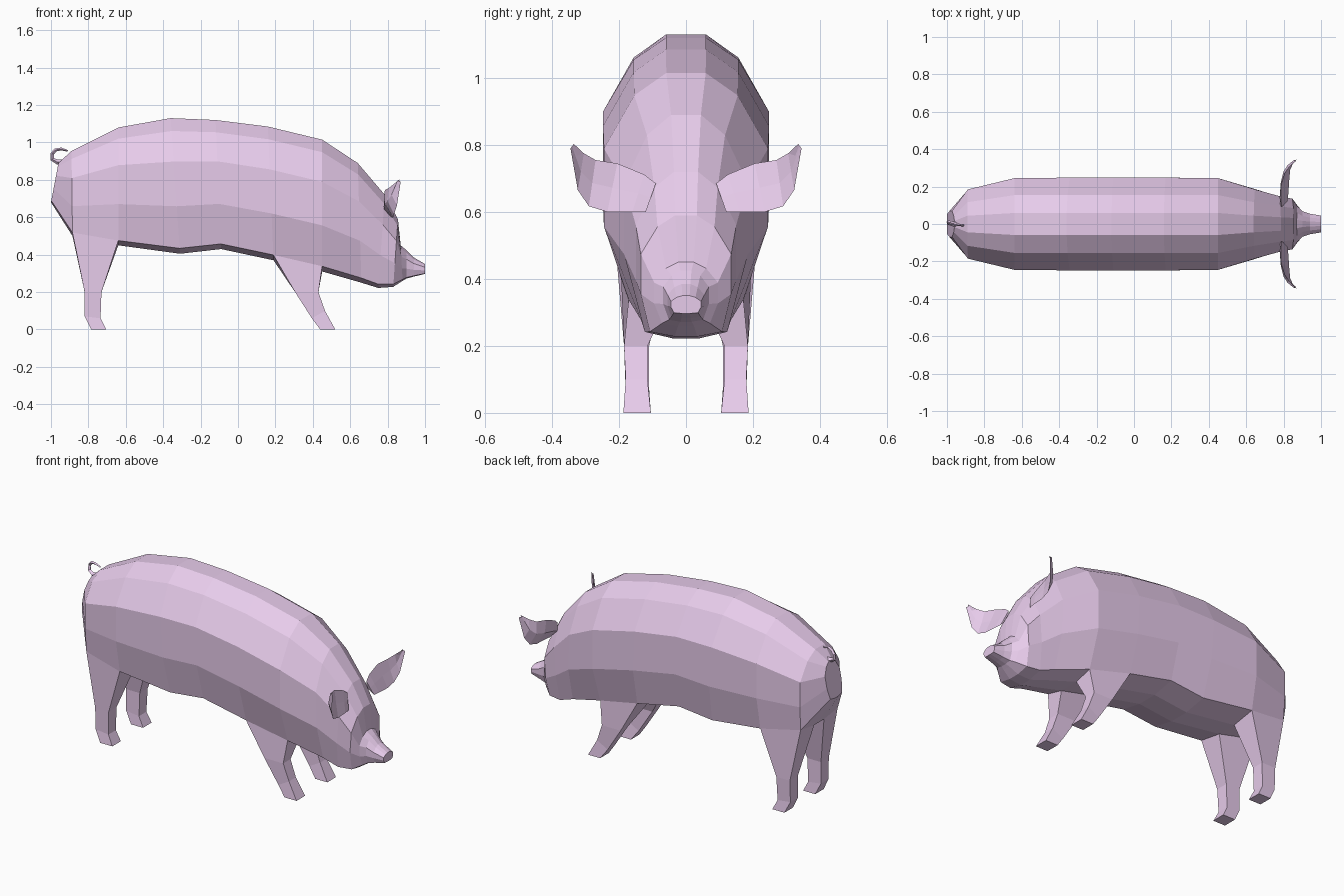
import bpy, bmesh

if "Cube" in bpy.data.objects:
    bpy.data.objects.remove(bpy.data.objects["Cube"])

pink = bpy.data.materials.new("pink_skin")
pink.diffuse_color = (0.80, 0.60, 0.83, 1)
pink.use_nodes = True
pink.node_tree.nodes["Principled BSDF"].inputs["Base Color"].default_value = pink.diffuse_color


def make_object(name, verts, faces, mirror=True):
    """Flat-shaded mesh, mirrored across the y = 0 plane."""
    mesh = bpy.data.meshes.new(name)
    mesh.from_pydata(verts, [], faces)
    bm = bmesh.new()
    bm.from_mesh(mesh)
    bmesh.ops.recalc_face_normals(bm, faces=bm.faces)
    # outermost widest face must point away from the centre plane
    side = max(bm.faces, key=lambda f: f.calc_center_median().y)
    if side.normal.y < 0:
        bmesh.ops.reverse_faces(bm, faces=bm.faces)
    bm.to_mesh(mesh)
    bm.free()
    mesh.materials.append(pink)
    obj = bpy.data.objects.new(name, mesh)
    bpy.context.collection.objects.link(obj)
    if mirror:
        mod = obj.modifiers.new("mirror", 'MIRROR')
        mod.use_axis = (False, True, False)
        mod.merge_threshold = 0.0005
    return obj


# --- body, head and snout: half cross-sections from rump to nose ---
# x at top, x at bottom, half width, top z, bottom z, lower-side width factor
rings = [
    (-.96, -1.0, .07, .89, .68, .8),
    (-.89, -.885, .185, .955, .50, .95),
    (-.64, -.64, .245, 1.08, .45, .85),
    (-.36, -.31, .248, 1.13, .405, .8),
    (-.12, -.09, .248, 1.12, .43, .8),
    (.16, .19, .248, 1.085, .37, .78),
    (.45, .45, .245, 1.015, .31, .7),
    (.64, .66, .185, .89, .25, .72),
    (.785, .75, .15, .72, .222, .82),
    (.855, .83, .135, .59, .228, .8),
    (.87, .88, .095, .45, .26, .75),
    (.90, .90, .068, .425, .272, .75),
    (.94, .94, .055, .385, .283, .8),
    (1.0, 1.0, .045, .35, .297, .8),
]
drop = [0, 0, .095, .32, .65, .96, 1, 1]
N = len(drop)
verts, faces = [], []
for xt, xb, w, zt, zb, low in rings:
    width = [0, .24, .63, 1, 1, low, .25, 0]
    for d, y in zip(drop, width):
        verts.append((xt + (xb - xt) * d, y * w, zt + (zb - zt) * d))

# --- legs, drawn out of one underside face each ---
# back x, back z, front x, front z, inner y, outer y
legs = {
    1: [(-.82, .2, -.73, .2, .11, .185), (-.82, .07, -.735, .06, .11, .18),
        (-.785, 0, -.705, 0, .105, .187)],
    5: [(.305, .2, .43, .2, .115, .185), (.395, .06, .465, .10, .115, .18),
        (.44, 0, .52, 0, .105, .187)],
}
for r in range(len(rings) - 1):
    for k in range(N - 1):
        a = r * N + k
        quad = (a, a + 1, a + N + 1, a + N)
        if not (r in legs and k == 5):
            faces.append(quad)
            continue
        loop = quad
        for xb, zb, xf, zf, yi, yo in legs[r]:
            n = len(verts)
            verts += [(xb, yo, zb), (xb, yi, zb), (xf, yi, zf), (xf, yo, zf)]
            new = (n, n + 1, n + 2, n + 3)
            for i in range(4):
                j = (i + 1) % 4
                faces.append((loop[i], loop[j], new[j], new[i]))
            loop = new
        faces.append(loop)
faces.append(tuple(range(N)))
faces.append(tuple(range(len(rings) * N - N, len(rings) * N)))
make_object("body_with_legs", verts, faces)

# --- ears: thin curved blades lofted outward ---
# upper x, y, z, lower x, y, z, half thickness
ear = [
    (.79, .09, .685, .82, .12, .60, .012),
    (.785, .125, .712, .825, .16, .60, .014),
    (.785, .205, .745, .83, .235, .60, .011),
    (.805, .27, .755, .835, .29, .617, .009),
    (.83, .305, .775, .85, .323, .665, .007),
    (.865, .335, .803, .87, .345, .79, .003),
]
verts, faces = [], []
for xu, yu, zu, xl, yl, zl, t in ear:
    xm, ym, zm = (xu + xl) / 2 - .012, (yu + yl) / 2, (zu + zl) / 2
    verts += [(xu, yu, zu), (xm + t, ym, zm), (xl, yl, zl), (xm - t, ym, zm)]
for r in range(len(ear) - 1):
    for k in range(4):
        a, b = r * 4 + k, r * 4 + (k + 1) % 4
        faces.append((a, b, b + 4, a + 4))
faces += [(0, 1, 2, 3), (20, 21, 22, 23)]
make_object("ears", verts, faces)

# --- curly tail: tapered tube ---
path = [(-.92, 0, .895, 1.3), (-.965, 0, .895, 1.2), (-.992, .006, .91, 1),
        (-.993, .01, .94, .9), (-.975, .006, .96, .8),
        (-.945, -.004, .965, .7), (-.91, -.008, .955, .4)]
curve = bpy.data.curves.new("tail", 'CURVE')
curve.dimensions = '3D'
curve.bevel_depth = .011
curve.bevel_resolution = 0
curve.use_fill_caps = True
spline = curve.splines.new('POLY')
spline.points.add(len(path) - 1)
for p, (x, y, z, rad) in zip(spline.points, path):
    p.co = (x, y, z, 1)
    p.radius = rad
spline.use_smooth = False
curve.materials.append(pink)
bpy.context.collection.objects.link(bpy.data.objects.new("tail", curve))
